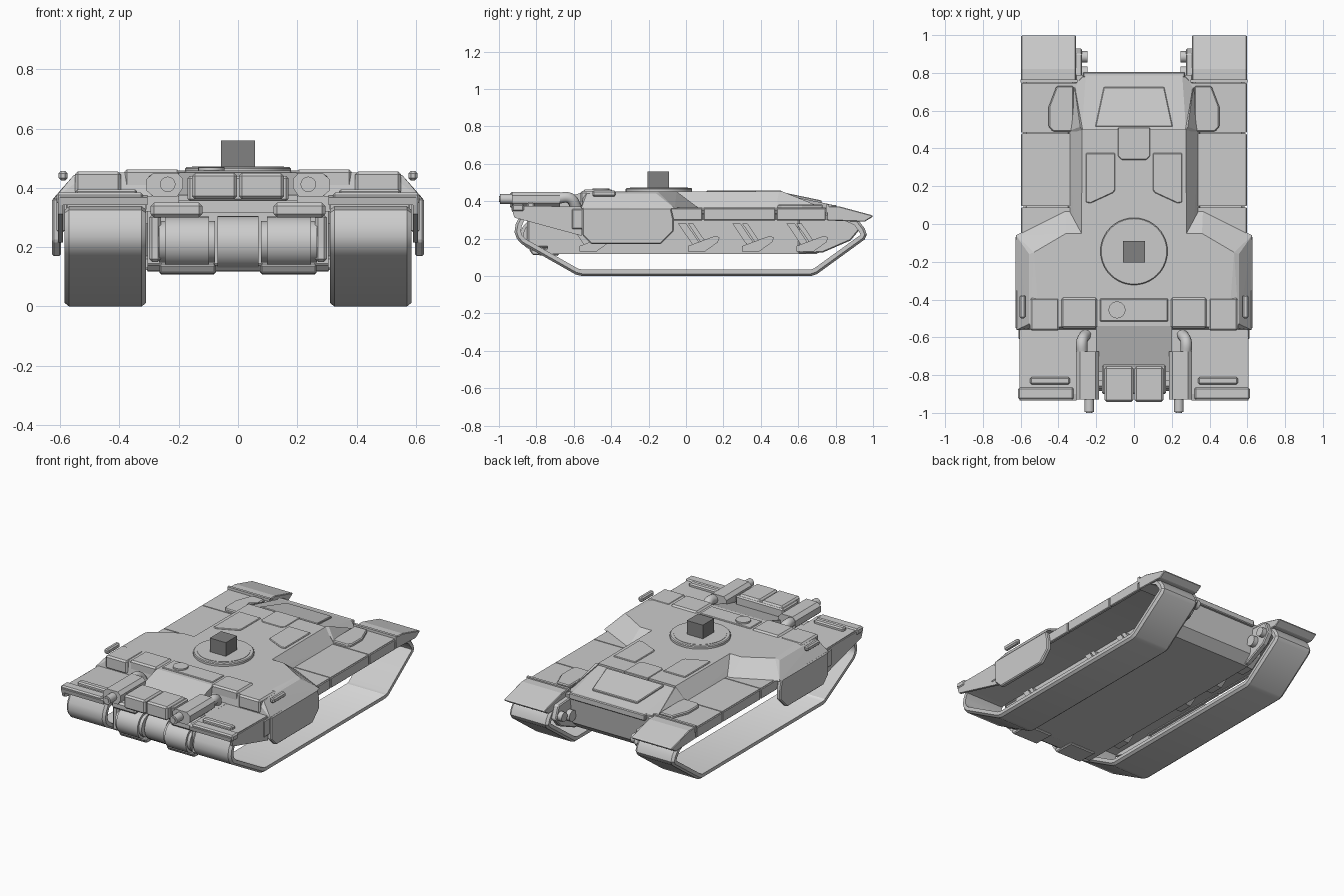
import bpy, bmesh, math
from mathutils import Vector

old = bpy.data.objects.get("Cube")
if old:
    bpy.data.objects.remove(old, do_unlink=True)


def material(name, value):
    m = bpy.data.materials.new(name)
    m.use_nodes = True
    color = (value, value, value, 1)
    m.diffuse_color = color
    m.node_tree.nodes["Principled BSDF"].inputs["Base Color"].default_value = color
    return m


GREY = material("armour grey", 0.6)
DARK = material("dark grey", 0.22)
PALE = material("pale grey", 0.9)


def finish(name, bm, mat=GREY, smooth=False, bevel=0):
    bmesh.ops.recalc_face_normals(bm, faces=bm.faces[:])
    me = bpy.data.meshes.new(name)
    bm.to_mesh(me)
    bm.free()
    ob = bpy.data.objects.new(name, me)
    bpy.context.collection.objects.link(ob)
    me.materials.append(mat)
    if bevel:
        mod = ob.modifiers.new("edge", "BEVEL")
        mod.width, mod.segments, mod.limit_method = bevel, 1, "ANGLE"
    if smooth:
        bpy.ops.object.select_all(action="DESELECT")
        ob.select_set(True)
        bpy.context.view_layer.objects.active = ob
        bpy.ops.object.shade_smooth_by_angle(angle=math.radians(35))
    return ob


def solid(name, pts, mirror=False, **kw):
    """Convex solid around a few corner points, optionally on both sides."""
    bm = bmesh.new()
    for side in ((1, -1) if mirror else (1,)):
        vs = [bm.verts.new((x * side, y, z)) for x, y, z in pts]
        res = bmesh.ops.convex_hull(bm, input=vs)
        junk = {v for v in res["geom_interior"] + res["geom_unused"]
                if isinstance(v, bmesh.types.BMVert) and v.is_valid}
        bmesh.ops.delete(bm, geom=list(junk), context="VERTS")
    bmesh.ops.dissolve_limit(bm, angle_limit=0.01, verts=bm.verts[:], edges=bm.edges[:])
    return finish(name, bm, **kw)


def box(name, x, y, z, **kw):
    return solid(name, [(a, b, c) for a in x for b in y for c in z], **kw)


def side_prism(name, profile, x, **kw):
    return solid(name, [(a, y, z) for a in x for y, z in profile], **kw)


def plate(name, outline, z, **kw):
    return solid(name, [(x, y, c) for c in z for x, y in outline], **kw)


def round_part(name, centre, r, length, axis, mirror=False, n=32, **kw):
    bm = bmesh.new()
    for side in ((1, -1) if mirror else (1,)):
        vs = bmesh.ops.create_cone(bm, cap_ends=True, segments=n, radius1=r,
                                   radius2=r, depth=length)["verts"]
        turn = Vector((0, 0, 1)).rotation_difference(Vector(axis)).to_matrix()
        c = Vector((centre[0] * side, centre[1], centre[2]))
        for v in vs:
            v.co = turn @ v.co + c
    return finish(name, bm, smooth=True, **kw)


# Hollow tracks
loop = [(-.557, 0), (.67, 0), (.70, .01), (.955, .195), (.967, .22), (.955, .255),
        (.92, .30), (.84, .335), (-.84, .338), (-.885, .325), (-.91, .28),
        (-.917, .235), (-.905, .2), (-.88, .172), (-.59, .008)]
inner = []
for i, p in enumerate(loop):
    p, a, b = Vector(p), Vector(loop[i - 1]), Vector(loop[(i + 1) % len(loop)])
    d, e = (p - a).normalized(), (b - p).normalized()
    n = (Vector((-d.y, d.x)) + Vector((-e.y, e.x))).normalized()
    inner.append(p + n * .034)
bm = bmesh.new()
for side in (1, -1):
    rings = []
    for ring, x in ((loop, .325), (loop, .57), (inner, .585), (inner, .31)):
        # The rims are chamfered where they meet the ground face
        rings.append([bm.verts.new((x * side, p[0], p[1])) for p in ring])
    outer_rims = [[bm.verts.new((x * side, p[0] + (q[0] - p[0]) * .35, p[1] + (q[1] - p[1]) * .35))
                   for p, q in zip(loop, inner)] for x in (.585, .31)]
    chain = [rings[0], rings[1], outer_rims[0], rings[2], rings[3], outer_rims[1]]
    for k, ring in enumerate(chain):
        nxt = chain[(k + 1) % len(chain)]
        for i in range(len(loop)):
            j = (i + 1) % len(loop)
            bm.faces.new((ring[i], ring[j], nxt[j], nxt[i]))
tracks = finish("tracks", bm, smooth=True)
tracks.data.materials.append(PALE)
for f in tracks.data.polygons:
    if f.normal.z > .95 and f.center.z < .1:
        f.material_index = 1

# Lower hull between the tracks
side_prism("lower_hull", [(-.74, .13), (-.70, .118), (.70, .118), (.76, .17),
                          (.79, .36), (-.74, .36)], (-.305, .305))
side_prism("rear_drive_plate", [(.6, .12), (.73, .125), (.88, .19), (.93, .25),
                                (.9, .33), (.6, .35)], (.275, .312), mirror=True, bevel=.006)
for y, z, r in ((.80, .235, .035), (.885, .26, .03)):
    round_part("drive_hub", (.265, y, z), r, .04, (1, 0, 0), mirror=True, n=16)

# Suspension arms
for y in (-.60, -.02, .27, .56):
    for s, w in ((0, .022), (.045, .014)):
        side_prism("shock_strut", [(y + s - w, .28), (y + s + w, .28), (y + s + .075 + w, .17),
                                   (y + s + .075 - w, .17)], (.30, .35), mirror=True)
    side_prism("swing_arm", [(y + .03, .13), (y + .12, .13), (y + .19, .18), (y + .20, .205),
                             (y + .18, .215), (y + .15, .205), (y + .09, .17), (y + .03, .16)],
               (.30, .36), mirror=True)

# Upper deck with sloped sides and falling rear
solid("upper_deck", [(s * x, y, z) for s in (1, -1) for x, y, z in
                     ((.28, -.54, .452), (.275, .1, .452), (.275, .5, .452),
                      (.30, -.56, .35), (.35, .05, .35), (.35, .5, .35))])
solid("rear_deck", [(s * x, y, z) for s in (1, -1) for x, y, z in
                    ((.275, .5, .44), (.255, .795, .378), (.255, .80, .345),
                     (.33, .5, .35), (.31, .74, .36))])
solid("deck_fin", [(.285, .515, .452), (.27, .49, .452), (.35, .49, .36), (.275, .49, .36),
                   (.315, .73, .365), (.33, .5, .37)], mirror=True)
plate("engine_cover", [(-.165, .725), (.165, .725), (.205, .515), (-.205, .515)], (.35, .38))
solid("engine_hatch", [(s * x, y, z + h) for s in (1, -1) for h in (-.02, .010)
                       for x, y, z in ((.16, .725, .394), (.205, .515, .438))], bevel=.004)
plate("rear_side_hatch", [(.32, .73), (.41, .73), (.452, .62), (.452, .515), (.43, .49),
                          (.32, .49)], (.36, .383), mirror=True, bevel=.006)
box("rear_edge_bar", (-.27, .27), (.775, .805), (.34, .38), bevel=.005)

# Fenders in jointed lengths
for a, b in ((-.56, .088), (.094, .478), (.484, .747)):
    box("fender_top", (.30, .592), (a, b), (.342, .365), mirror=True)
    box("fender_lip", (.575, .597), (a, b), (.297, .362), mirror=True, bevel=.004)
side_prism("rear_mudguard", [(.753, .373), (.753, .297), (.955, .29), (1, .318), (.995, .325),
                             (.82, .372)], (.308, .597), mirror=True, bevel=.004)
box("mudguard_rail", (.30, .6), (.748, .765), (.34, .381), mirror=True)
side_prism("front_fender", [(-.935, .368), (-.93, .342), (-.55, .342), (-.55, .37),
                            (-.9, .376)], (.305, .60), mirror=True)
side_prism("front_fender_lip", [(-.935, .368), (-.917, .312), (-.83, .30), (-.56, .215),
                                (-.56, .368)], (.59, .607), mirror=True)
box("fender_front_bar", (.32, .613), (-.93, -.865), (.345, .384), mirror=True, bevel=.008)
box("fender_rail", (.34, .55), (-.85, -.81), (.36, .395), mirror=True, bevel=.008)

# Side sponsons and skirts
solid("sponson", [(.2, -.545, .452), (.50, -.545, .452), (.555, -.53, .442), (.555, -.16, .442),
                  (.53, -.15, .452), (.36, -.05, .452), (.2, -.05, .452), (.2, -.56, .36),
                  (.622, -.56, .362), (.625, -.06, .362), (.365, .07, .362), (.2, .07, .36)],
      mirror=True)
side_prism("sponson_skirt", [(-.555, .365), (-.08, .365), (-.065, .30), (-.065, .24),
                             (-.135, .17), (-.505, .17), (-.555, .22)], (.597, .627),
           mirror=True, bevel=.006)
box("skirt_front_flap", (.585, .612), (-.61, -.55), (.25, .36), mirror=True, bevel=.006)
box("grab_handle", (.575, .605), (-.50, -.375), (.425, .457), mirror=True, bevel=.008)

# Deck boxes and hatches
box("inner_stowage", (.195, .385), (-.552, -.39), (.38, .462), mirror=True, bevel=.01)
box("outer_stowage", (.395, .55), (-.565, -.39), (.37, .455), mirror=True, bevel=.01)
box("front_deck_panel", (-.18, .18), (-.515, -.395), (.44, .458), bevel=.004)
round_part("periscope_hatch", (-.09, -.455, .458), .045, .02, (0, 0, 1), n=20)
plate("crew_hatch", [(.1, .375), (.255, .375), (.255, .115), (.23, .11), (.11, .165),
                     (.1, .18)], (.44, .458), mirror=True, bevel=.004)
plate("deck_notch_cover", [(-.085, .51), (.085, .51), (.085, .36), (.065, .34), (-.065, .34),
                           (-.085, .36)], (.43, .456), bevel=.003)

# Turret ring and mast block
round_part("turret_ring", (0, -.145, .455), .178, .03, (0, 0, 1), n=40, bevel=.005)
round_part("ring_inner_plate", (0, -.145, .466), .155, .012, (0, 0, 1), n=40)
box("mast_block", (-.057, .057), (-.205, -.09), (.455, .56), mat=DARK)

# Nose: glacis, stowage bins and brackets
side_prism("glacis", [(-.54, .452), (-.54, .34), (-.78, .34), (-.78, .375), (-.62, .42)],
           (-.20, .20))
box("nose_shelf", (.19, .31), (-.76, -.55), (.32, .372), mirror=True)
box("nose_bin", (.003, .155), (-.942, -.755), (.362, .45), mirror=True, bevel=.01)
box("nose_bin_frame", (-.17, .17), (-.90, -.745), (.355, .44), bevel=.008)
box("nose_bracket", (.12, .295), (-.87, -.72), (.30, .35), mirror=True, bevel=.012)
box("nose_beam", (-.2, .2), (-.83, -.70), (.315, .358))

# Front launcher pods with elbow pipes
solid("pod_body", [(x, y, z) for y in (-.93, -.675) for x, z in
                   ((.185, .40), (.185, .43), (.205, .45), (.285, .45), (.308, .43),
                    (.308, .39), (.285, .37), (.205, .37))], mirror=True)
round_part("pod_muzzle", (.237, -.955, .412), .026, .08, (0, 1, 0), mirror=True, n=16)
round_part("pod_tip", (.237, -.98, .412), .016, .04, (0, 1, 0), mirror=True, n=8)
for s, label in ((1, "left"), (-1, "right")):
    cu = bpy.data.curves.new(label + "_elbow_pipe", "CURVE")
    cu.dimensions, cu.bevel_depth, cu.bevel_resolution = "3D", .03, 3
    cu.use_fill_caps = True
    sp = cu.splines.new("BEZIER")
    path = ((.275, -.69, .415), (.275, -.62, .415), (.255, -.585, .36))
    sp.bezier_points.add(len(path) - 1)
    for bp, (x, y, z) in zip(sp.bezier_points, path):
        bp.co = (x * s, y, z)
        bp.handle_left_type = bp.handle_right_type = "AUTO"
    cu.materials.append(GREY)
    bpy.context.collection.objects.link(bpy.data.objects.new(label + "_elbow_pipe", cu))

# Front drums with lower trays
round_part("front_drum", (.172, -.80, .218), .085, .15, (1, 0, 0), mirror=True)
round_part("drum_collar", (.172, -.80, .218), .07, .19, (1, 0, 0), mirror=True)
round_part("centre_drum", (0, -.76, .215), .09, .14, (1, 0, 0))
side_prism("drum_tray", [(-.84, .142), (-.82, .112), (-.68, .108), (-.68, .15)],
           (.075, .265), mirror=True, bevel=.006)
side_prism("tray_bar", [(-.80, .14), (-.78, .12), (-.68, .118), (-.68, .15)], (-.305, .305))
box("drum_bracket", (.26, .30), (-.85, -.72), (.15, .31), mirror=True, bevel=.01)
